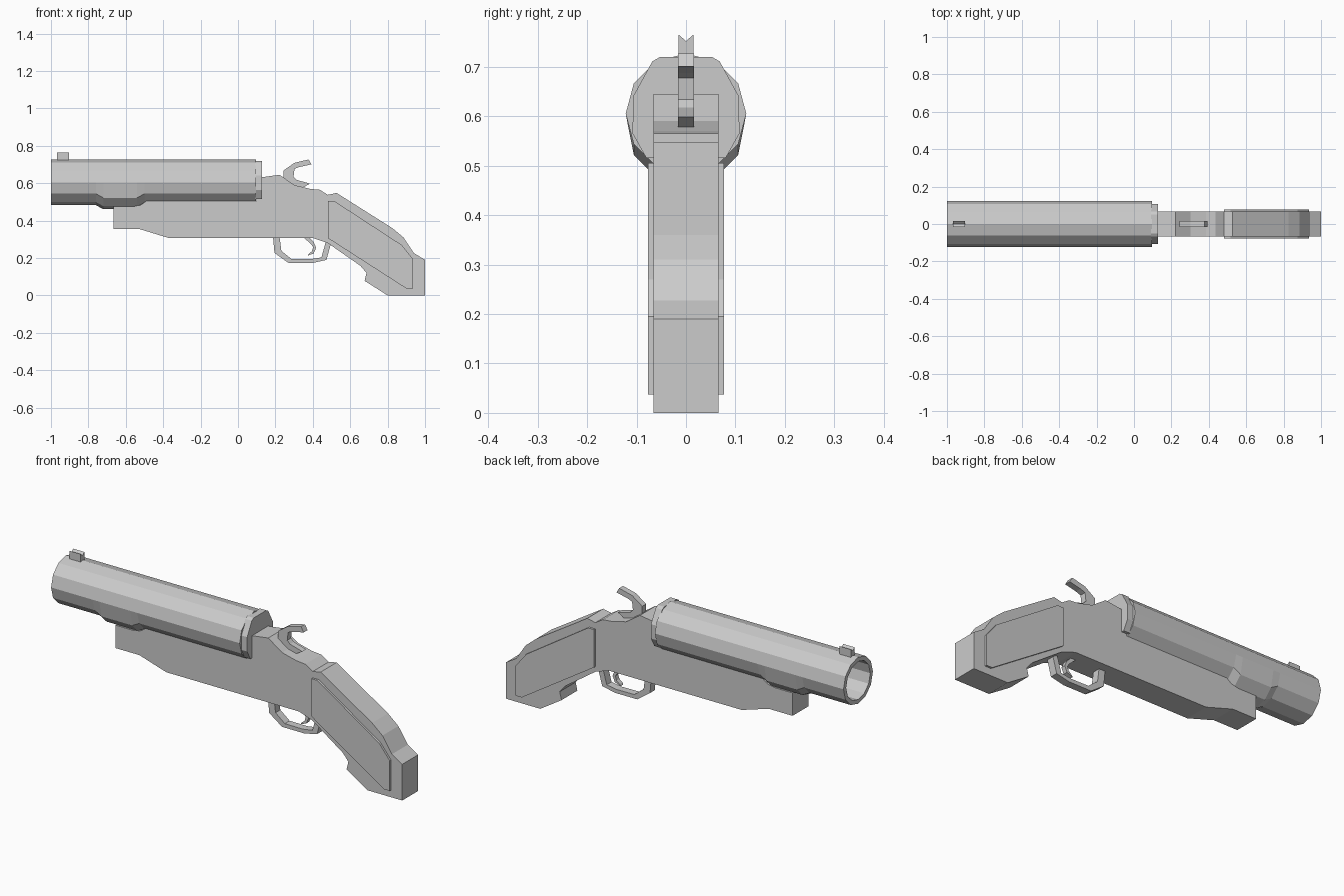
import bpy, bmesh, math

steel = bpy.data.materials.new("plain grey")
steel.diffuse_color = (0.6, 0.6, 0.6, 1)


def finish(bm, name):
    bmesh.ops.recalc_face_normals(bm, faces=bm.faces[:])
    me = bpy.data.meshes.new(name)
    bm.to_mesh(me)
    bm.free()
    me.materials.append(steel)
    ob = bpy.data.objects.new(name, me)
    bpy.context.collection.objects.link(ob)
    return ob


def prism(name, pts, a, b, axis="y"):
    """Extrude a profile: (x, z) points along y, or (y, z) points along x."""
    bm = bmesh.new()

    def place(p, d):
        return (p[0], d, p[1]) if axis == "y" else (d, p[0], p[1])
    lo = [bm.verts.new(place(p, a)) for p in pts]
    hi = [bm.verts.new(place(p, b)) for p in pts]
    bm.faces.new(lo)
    bm.faces.new(hi[::-1])
    n = len(pts)
    for i in range(n):
        j = (i + 1) % n
        bm.faces.new((lo[i], hi[i], hi[j], lo[j]))
    return finish(bm, name)


# barrel: 12-sided hollow tube whose underside drops into a lug
SIDES, AXIS_Z = 12, 0.605
rings = [(0.08, 0.1, 0), (-1, 0.1, 0), (-1, 0.122, 0), (-0.76, 0.122, 0),
         (-0.72, 0.122, 0.022), (-0.54, 0.122, 0.022), (-0.5, 0.122, 0),
         (0.095, 0.122, 0)]
bm = bmesh.new()
loops = []
for x, r, drop in rings:
    loop = []
    for i in range(SIDES):
        a = 2 * math.pi * i / SIDES
        z = AXIS_Z + r * math.sin(a) - (drop if math.sin(a) < -0.4 else 0)
        loop.append(bm.verts.new((x, r * math.cos(a), z)))
    loops.append(loop)
for p, q in zip(loops, loops[1:]):
    for i in range(SIDES):
        j = (i + 1) % SIDES
        bm.faces.new((p[i], p[j], q[j], q[i]))
bm.faces.new(loops[0])
bm.faces.new(loops[-1])
finish(bm, "barrel")

# breech plate behind the barrel
half = [(0.052, 0.72), (0.068, 0.711), (0.107, 0.64), (0.108, 0.565), (0.08, 0.515)]
prism("breech", half + [(-y, z) for y, z in reversed(half)], 0.09, 0.128, "x")

# receiver, fore-end and grip in one profile
prism("body", [
    (-0.665, 0.475), (-0.665, 0.355), (-0.527, 0.355), (-0.37, 0.307),
    (0.4, 0.307), (0.48, 0.28), (0.655, 0.158), (0.687, 0.12), (0.677, 0.078),
    (0.8, 0), (1, 0), (1, 0.19), (0.94, 0.227), (0.885, 0.31), (0.825, 0.36),
    (0.527, 0.548), (0.48, 0.538), (0.437, 0.565), (0.384, 0.57), (0.302, 0.59),
    (0.222, 0.645), (0.12, 0.631), (0.1, 0.631), (0.1, 0.505), (-0.49, 0.505),
    (-0.52, 0.484), (-0.56, 0.475)], -0.066, 0.066)

# grip panels on both sides
panel = [(0.48, 0.505), (0.515, 0.505), (0.875, 0.27), (0.935, 0.195),
         (0.935, 0.037), (0.90, 0.037), (0.48, 0.307)]
for side, s in (("left", 1), ("right", -1)):
    prism("grip_panel_" + side, panel, s * 0.06, s * 0.077)

# hammer
prism("hammer", [
    (0.393, 0.701), (0.377, 0.727), (0.302, 0.709), (0.243, 0.668), (0.243, 0.61),
    (0.29, 0.57), (0.35, 0.578), (0.385, 0.598), (0.313, 0.618), (0.297, 0.634),
    (0.302, 0.677), (0.329, 0.687)], -0.016, 0.016)

# trigger guard: outer path down and round, inner path back
prism("trigger_guard", [
    (0.187, 0.315), (0.195, 0.227), (0.27, 0.174), (0.4, 0.174), (0.473, 0.19),
    (0.5, 0.29), (0.473, 0.3), (0.446, 0.203), (0.388, 0.194), (0.286, 0.195),
    (0.232, 0.238), (0.222, 0.315)], -0.02, 0.02)

# trigger
prism("trigger", [
    (0.375, 0.315), (0.405, 0.285), (0.418, 0.255), (0.405, 0.225), (0.372, 0.212),
    (0.378, 0.222), (0.395, 0.236), (0.402, 0.258), (0.39, 0.275), (0.345, 0.315)],
    -0.012, 0.012)

# notched front sight
prism("front_sight", [(-0.015, 0.715), (0.015, 0.715), (0.015, 0.765), (0, 0.752),
                      (-0.015, 0.765)], -0.968, -0.903, "x")
